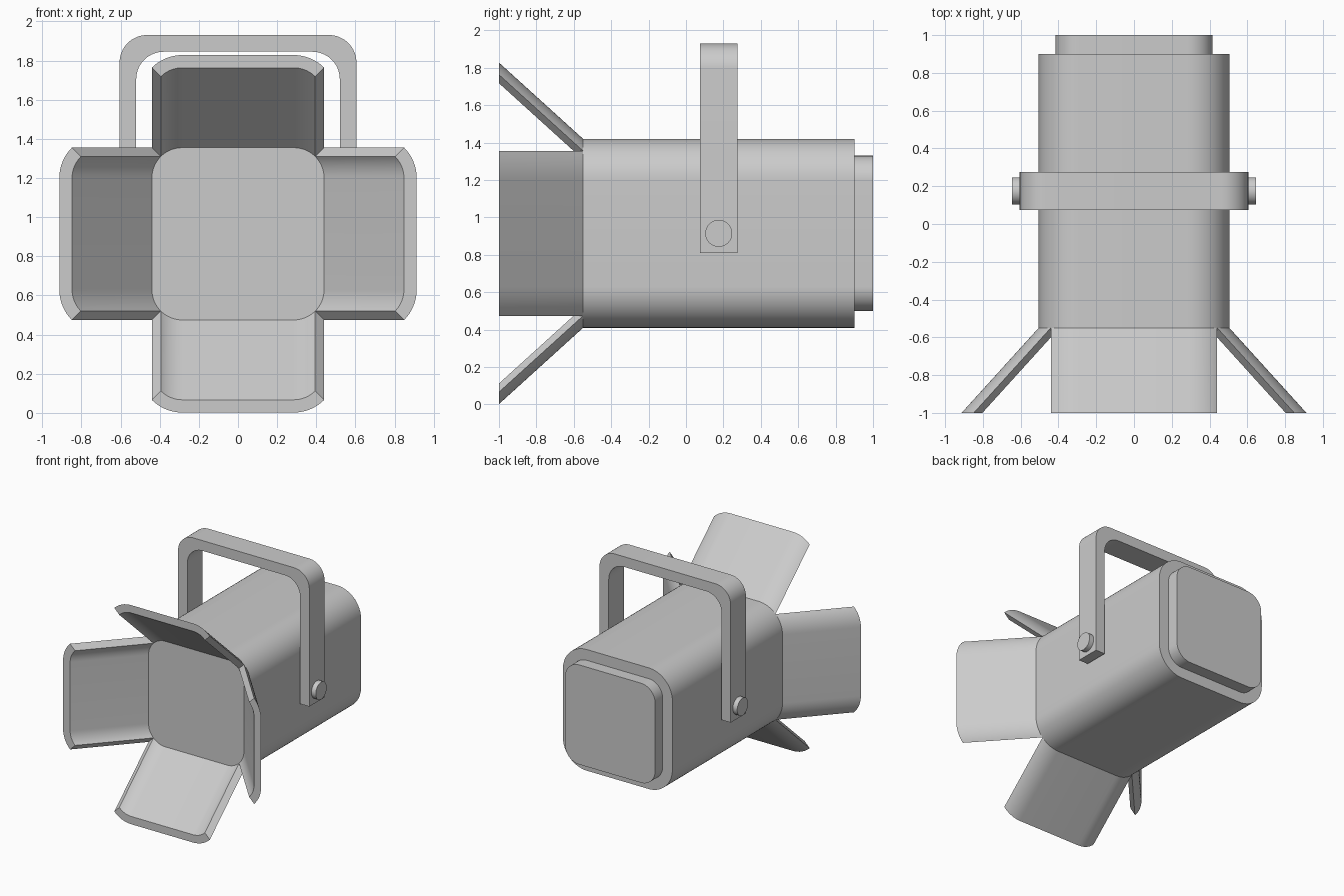
import bpy, bmesh, math
from mathutils import Vector

cube = bpy.data.objects.get("Cube")
if cube:
    bpy.data.objects.remove(cube)

MID = 0.915            # height of the lamp axis
HALF, RADIUS, WALL = 0.505, 0.22, 0.065
FRONT, REAR = -0.55, 0.9
STEPS = 16             # segments per quarter round

grey = bpy.data.materials.new("light_grey")
grey.use_nodes = True
grey.diffuse_color = (0.6, 0.6, 0.6, 1)
grey.node_tree.nodes["Principled BSDF"].inputs["Base Color"].default_value = (0.6, 0.6, 0.6, 1)


def arc(cx, cz, r, start, end, steps=STEPS):
    angles = [math.radians(start + (end - start) * i / steps) for i in range(steps + 1)]
    return [(cx + r * math.cos(a), cz + r * math.sin(a)) for a in angles]


def rounded_square(half, r):
    c = half - r
    pts = []
    for sx, sz, a in ((1, 1, 0), (-1, 1, 90), (-1, -1, 180), (1, -1, 270)):
        pts += arc(sx * c, sz * c, r, a, a + 90)
    return pts


def prism(name, outline, y0, y1, z=0.0, shift=(0, 0)):
    """Extrude an x-z outline from y0 to y1, sliding the y1 end by shift."""
    bm = bmesh.new()
    near = [bm.verts.new((x, y0, z + h)) for x, h in outline]
    far = [bm.verts.new((x + shift[0], y1, z + h + shift[1])) for x, h in outline]
    bm.faces.new(near)
    bm.faces.new(far)
    n = len(near)
    for i in range(n):
        j = (i + 1) % n
        bm.faces.new((near[i], near[j], far[j], far[i]))
    bmesh.ops.recalc_face_normals(bm, faces=bm.faces)
    mesh = bpy.data.meshes.new(name)
    bm.to_mesh(mesh)
    bm.free()
    obj = bpy.data.objects.new(name, mesh)
    bpy.context.collection.objects.link(obj)
    finish(obj)
    return obj


def finish(obj):
    obj.data.materials.append(grey)
    bpy.ops.object.select_all(action="DESELECT")
    obj.select_set(True)
    bpy.context.view_layer.objects.active = obj
    bpy.ops.object.shade_smooth_by_angle(angle=math.radians(30))


# Housing and rear cap
prism("housing", rounded_square(HALF, RADIUS), FRONT, REAR, MID)
prism("rear_cap", rounded_square(0.415, 0.13), REAR, 1.0, MID)

# Barn doors: a quarter of the housing wall, slid outwards towards the front
c = HALF - RADIUS
door = arc(c, c, RADIUS, 45, 90, 8) + arc(-c, c, RADIUS, 90, 135, 8)
door += arc(-c, c, RADIUS - WALL, 135, 90, 8) + arc(c, c, RADIUS - WALL, 90, 45, 8)
SPREAD = 0.408
for name, (dx, dz) in {"top": (0, 1), "bottom": (0, -1), "left": (1, 0), "right": (-1, 0)}.items():
    outline = [(x * dz + h * dx, h * dz - x * dx) for x, h in door]
    prism("barn_door_" + name, outline, FRONT, -1.0, MID, (dx * SPREAD, dz * SPREAD))

# Hanging yoke
OUT, INN, TOP, LOW, BEND = 0.605, 0.52, 1.93, 0.81, 0.14
BAR = OUT - INN
yoke = [(OUT, LOW)] + arc(OUT - BEND, TOP - BEND, BEND, 0, 90)
yoke += arc(BEND - OUT, TOP - BEND, BEND, 90, 180) + [(-OUT, LOW), (-INN, LOW)]
yoke += arc(BEND - INN, TOP - BAR - BEND, BEND, 180, 90)
yoke += arc(INN - BEND, TOP - BAR - BEND, BEND, 90, 0) + [(INN, LOW)]
prism("yoke", yoke, 0.075, 0.275)

# Pivot knobs through the yoke arms
for side, s in (("left", 1), ("right", -1)):
    bpy.ops.mesh.primitive_cylinder_add(vertices=48, radius=0.072, depth=0.165,
                                        location=(s * 0.5625, 0.175, MID),
                                        rotation=(0, math.pi / 2, 0))
    knob = bpy.context.object
    knob.name = "pivot_knob_" + side
    finish(knob)
